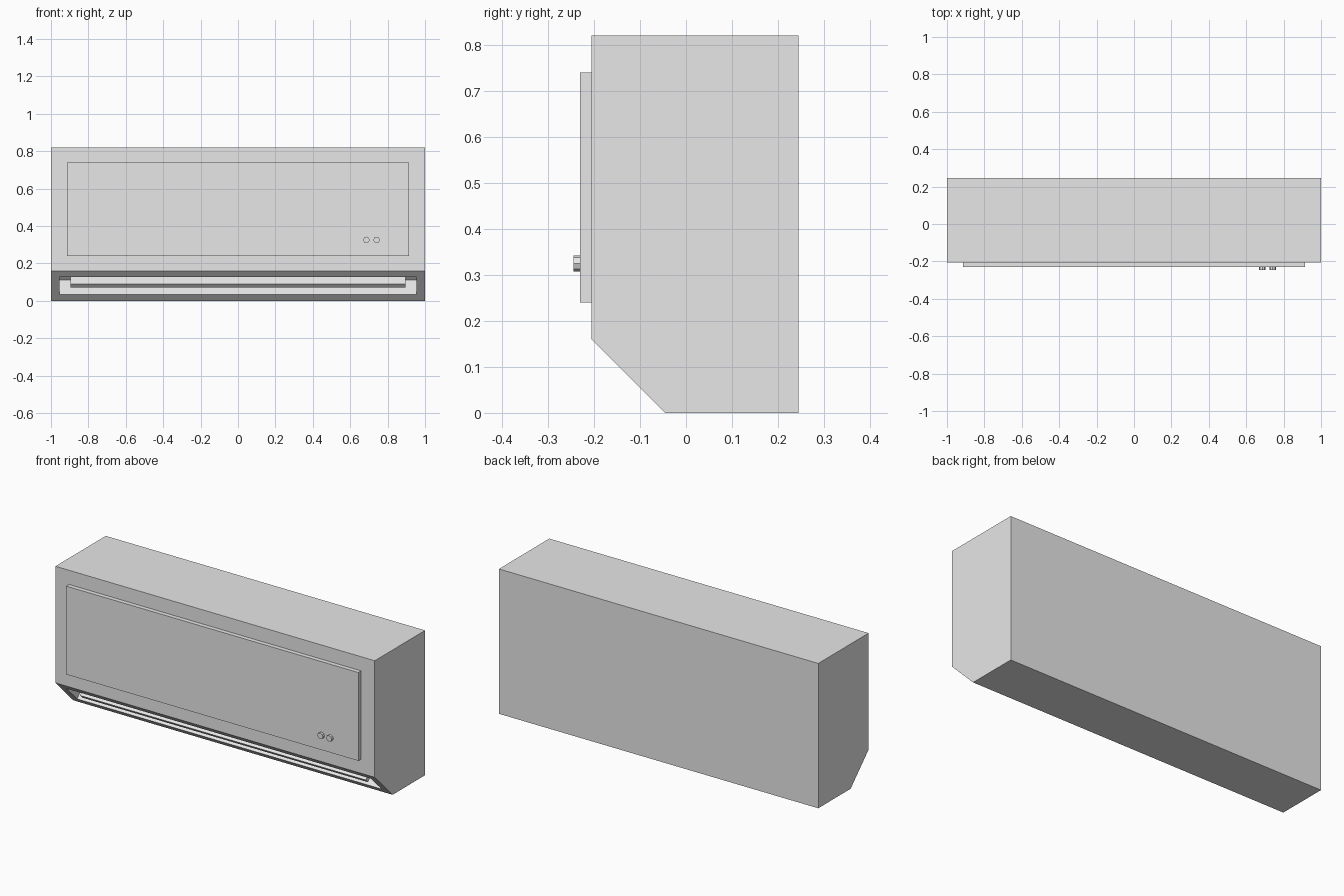
import bpy, bmesh
from math import pi, sqrt
from mathutils import Matrix, Vector

cube = bpy.data.objects.get("Cube")
if cube:
    bpy.data.objects.remove(cube, do_unlink=True)

grey = bpy.data.materials.new("light grey")
grey.use_nodes = True
grey.diffuse_color = (0.8, 0.8, 0.8, 1)
grey.node_tree.nodes["Principled BSDF"].inputs["Base Color"].default_value = (0.8, 0.8, 0.8, 1)


def finish(name, bm):
    bmesh.ops.recalc_face_normals(bm, faces=bm.faces)
    mesh = bpy.data.meshes.new(name)
    bm.to_mesh(mesh)
    bm.free()
    mesh.materials.append(grey)
    obj = bpy.data.objects.new(name, mesh)
    bpy.context.collection.objects.link(obj)
    return obj


def box(name, centre, size, tilt=0):
    bm = bmesh.new()
    matrix = (Matrix.Translation(centre) @ Matrix.Rotation(tilt, 4, 'X')
              @ Matrix.Diagonal((*size, 1)))
    bmesh.ops.create_cube(bm, size=1, matrix=matrix)
    return finish(name, bm)


# Casing: side profile swept across the width
profile = [(-0.205, 0.16), (-0.045, 0), (0.245, 0), (0.245, 0.82), (-0.205, 0.82)]
bm = bmesh.new()
side = bm.faces.new([bm.verts.new((-1, y, z)) for y, z in profile])
swept = bmesh.ops.extrude_face_region(bm, geom=[side])["geom"]
bmesh.ops.translate(bm, vec=(2, 0, 0),
                    verts=[v for v in swept if isinstance(v, bmesh.types.BMVert)])
bmesh.ops.recalc_face_normals(bm, faces=bm.faces)

# Air outlet: sloping face inset and pushed straight inwards
slope = next(f for f in bm.faces if f.normal.y < -0.5 and f.normal.z < -0.5)
outward = slope.normal.copy()
depth = 0.113
bmesh.ops.inset_region(bm, faces=[slope], thickness=0.046, use_even_offset=True)
pocket = bmesh.ops.extrude_discrete_faces(bm, faces=[slope])["faces"][0]
bmesh.ops.translate(bm, vec=-outward * depth, verts=pocket.verts)
finish("casing", bm)

# Louvre: thin slat in the middle of the outlet, flush with the slope
inward = Vector((0, 1, 1)) / sqrt(2)
box("louvre", Vector((0, -0.125, 0.08)) + inward * depth / 2,
    (1.79, depth, 0.028), pi / 4)

# Raised front panel
box("front_panel", (0, -0.2175, 0.49), (1.83, 0.025, 0.5))

# Two small octagonal buttons
for name, x in (("button_right", 0.686), ("button_left", 0.741)):
    bm = bmesh.new()
    bmesh.ops.create_cone(
        bm, cap_ends=True, segments=8, radius1=0.0175, radius2=0.0175, depth=0.016,
        matrix=Matrix.Translation((x, -0.237, 0.325)) @ Matrix.Rotation(pi / 2, 4, 'X'))
    finish(name, bm)
